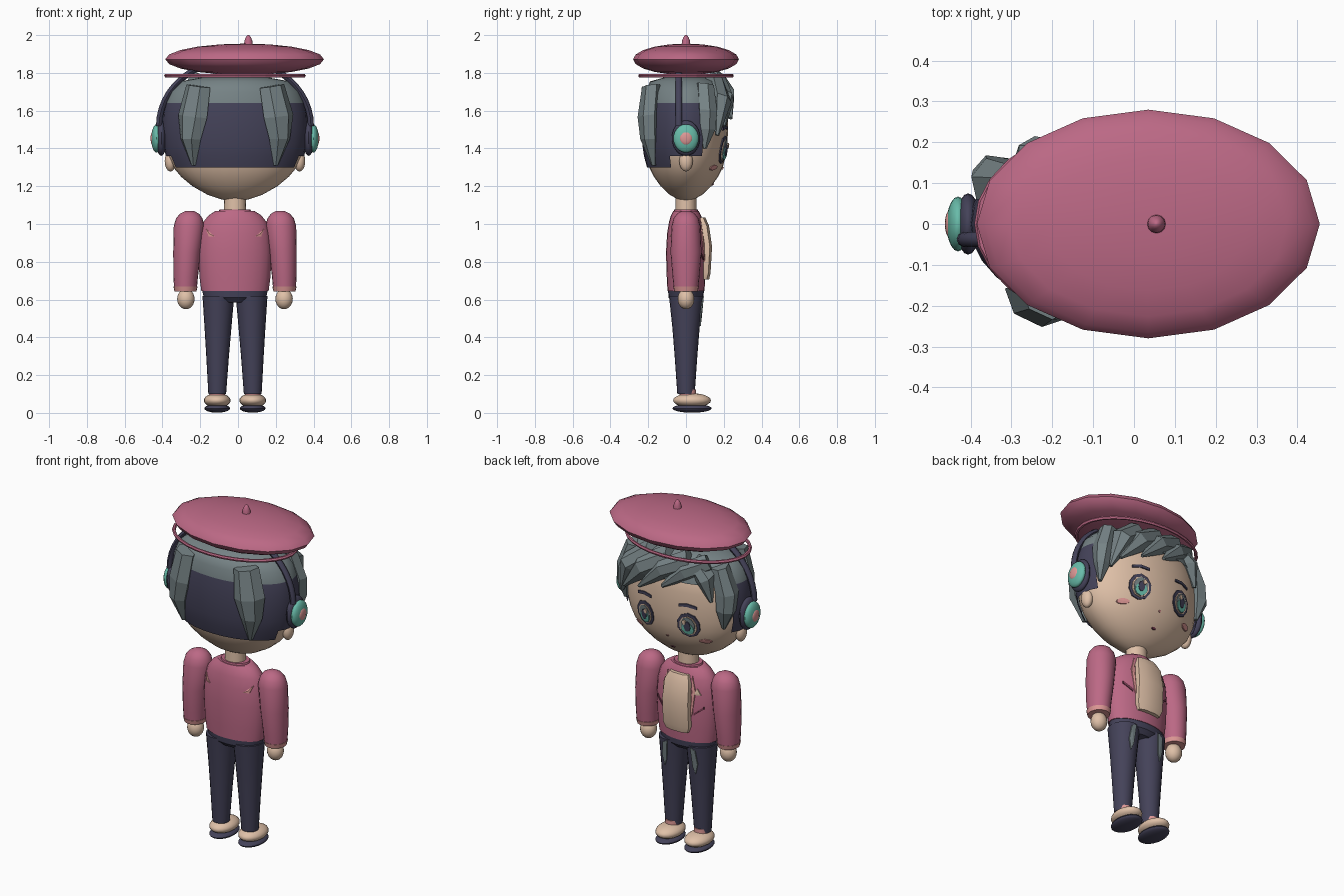
import bpy, bmesh, math
from mathutils import Vector

if "Cube" in bpy.data.objects:
    bpy.data.objects.remove(bpy.data.objects["Cube"])

X = -0.016  # body centre line


def material(name, rgb):
    m = bpy.data.materials.new(name)
    m.use_nodes = True
    m.diffuse_color = (*rgb, 1)
    b = next(n for n in m.node_tree.nodes if n.type == 'BSDF_PRINCIPLED')
    b.inputs["Base Color"].default_value = (*rgb, 1)
    b.inputs["Roughness"].default_value = 0.7
    return m


PINK = material("rose_pink", (0.50, 0.14, 0.235))
NAVY = material("dark_navy", (0.058, 0.055, 0.10))
GREY = material("slate_grey", (0.18, 0.225, 0.235))
SKIN = material("skin", (0.74, 0.53, 0.39))
TEAL = material("teal", (0.14, 0.50, 0.40))
PALE = material("pale_pink", (0.72, 0.31, 0.30))
WINE = material("dark_wine", (0.18, 0.045, 0.08))


def finish(name, bm, mats, angle=35):
    bmesh.ops.recalc_face_normals(bm, faces=bm.faces)
    me = bpy.data.meshes.new(name)
    bm.to_mesh(me)
    bm.free()
    ob = bpy.data.objects.new(name, me)
    bpy.context.collection.objects.link(ob)
    for m in mats if isinstance(mats, list) else [mats]:
        me.materials.append(m)
    if angle:
        bpy.ops.object.select_all(action='DESELECT')
        ob.select_set(True)
        bpy.context.view_layer.objects.active = ob
        bpy.ops.object.shade_smooth_by_angle(angle=math.radians(angle))
    return ob


def skin_rings(bm, rings):
    loops = [[bm.verts.new(p) for p in r] for r in rings]
    n = len(loops[0])
    for a, b in zip(loops, loops[1:]):
        for i in range(n):
            bm.faces.new((a[i], a[(i + 1) % n], b[(i + 1) % n], b[i]))
    bm.faces.new(loops[0])
    bm.faces.new(loops[-1])


def loft(name, rows, mats, n=24, angle=35):
    """Stack of level ellipses: z, centre x, centre y, radius x, radius y."""
    bm = bmesh.new()
    turn = [2 * math.pi * i / n for i in range(n)]
    skin_rings(bm, [[(cx + rx * math.cos(t), cy + ry * math.sin(t), z) for t in turn]
                    for z, cx, cy, rx, ry in rows])
    return finish(name, bm, mats, angle)


def ball(name, c, r, mat, u=20, v=12):
    bm = bmesh.new()
    bmesh.ops.create_uvsphere(bm, u_segments=u, v_segments=v, radius=1)
    for w in bm.verts:
        w.co = Vector((c[i] + w.co[i] * r[i] for i in range(3)))
    return finish(name, bm, mat, 40)


def lock(name, pts, thick=0.045):
    """Tapered six-sided strand lying on the head: x, y, z, half width."""
    bm = bmesh.new()
    rings = []
    for i, (x, y, z, w) in enumerate(pts):
        a, b = Vector(pts[max(i - 1, 0)][:3]), Vector(pts[min(i + 1, len(pts) - 1)][:3])
        out = Vector((x / 0.14, y / 0.055, 0)).normalized()
        side = (b - a).normalized().cross(out).normalized()
        h = min(thick, w)
        rings.append([Vector((x, y, z)) + side * w * p + out * h * q for p, q in
                      ((1, 0), (0.45, 1), (-0.45, 1), (-1, 0), (-0.45, -1), (0.45, -1))])
    skin_rings(bm, rings)
    return finish(name, bm, GREY, 0)


def surface(rows, x, z, sign):
    """y on the front (1) or back (-1) of a loft."""
    rows = sorted(rows)
    for a, b in zip(rows, rows[1:]):
        if a[0] <= z <= b[0]:
            t = (z - a[0]) / (b[0] - a[0])
            _, cx, cy, rx, ry = [p + (q - p) * t for p, q in zip(a, b)]
            return cy + sign * ry * math.sqrt(max(0.02, 1 - ((x - cx) / rx) ** 2))
    return 0


def decal(name, outline, mat, rows, off=0.006, sign=1):
    """Thin plate wrapped on a loft."""
    bm = bmesh.new()
    mid = [sum(p[i] for p in outline) / len(outline) for i in (0, 1)]
    vs = [bm.verts.new((x, surface(rows, x, z, sign) + sign * off, z)) for x, z in outline + [mid]]
    for i in range(len(outline)):
        bm.faces.new((vs[i], vs[(i + 1) % len(outline)], vs[-1]))
    r = bmesh.ops.extrude_face_region(bm, geom=bm.faces[:])
    for v in r["geom"]:
        if isinstance(v, bmesh.types.BMVert):
            v.co.y -= sign * 0.008
    return finish(name, bm, mat, 0)


def oval(x, z, rx, rz, n=10):
    return [(x + rx * math.cos(2 * math.pi * (i + .5) / n), z + rz * math.sin(2 * math.pi * (i + .5) / n))
            for i in range(n)]


# Head
head = [(z, X, 0, r, 0.595 * r) for z, r in (
    (1.122, 0.02), (1.13, 0.07), (1.155, 0.145), (1.2, 0.225), (1.25, 0.285), (1.3, 0.327), (1.36, 0.354),
    (1.42, 0.368), (1.5, 0.374), (1.58, 0.37), (1.64, 0.357), (1.7, 0.32), (1.75, 0.25), (1.765, 0.1))]
loft("head", head, SKIN, 32, 60)

# Hair shell: grey crown all round, dark back and sides
hair = loft("hair_cap", [(z, X, 0, r + 0.012, 0.595 * r + 0.012) for z, _, _, r, _ in head[5:11]]
            + [(1.70, X, 0, 0.345, 0.215), (1.755, X, 0, 0.29, 0.19), (1.78, X, 0, 0.15, 0.1)],
            [NAVY, GREY], 32, 50)
bm = bmesh.new()
bm.from_mesh(hair.data)
drop = []
for f in bm.faces:
    c = f.calc_center_median()
    s = math.sin(math.atan2(c.y / 0.6, c.x - X))
    f.material_index = int(c.z > 1.64)
    if c.z < 1.301 or (c.z < 1.64 and (s > 0.3 or (s > -0.35 and c.z < 1.36))):
        drop.append(f)
bmesh.ops.delete(bm, geom=drop, context='FACES')
bm.to_mesh(hair.data)
bm.free()

# Hair strands, back then sides then fringe
for i, pts in enumerate((
        [(-.21, -.18, 1.73, .07), (-.24, -.195, 1.57, .085), (-.25, -.19, 1.45, .06), (-.235, -.165, 1.31, .012)],
        [(.18, -.18, 1.73, .07), (.215, -.2, 1.57, .085), (.22, -.19, 1.45, .06), (.2, -.17, 1.31, .012)],
        [(-.29, .1, 1.74, .05), (-.345, .11, 1.6, .065), (-.345, .12, 1.5, .055), (-.33, .12, 1.39, .01)],
        [(.26, .1, 1.74, .05), (.31, .115, 1.6, .06), (.315, .11, 1.5, .045), (.32, .1, 1.40, .01)],
        [(-.02, .16, 1.76, .06), (.13, .205, 1.67, .065), (.26, .2, 1.52, .01)],
        [(.1, .15, 1.76, .06), (.23, .19, 1.66, .065), (.3, .165, 1.47, .01)],
        [(-.14, .16, 1.76, .06), (0, .21, 1.69, .055), (.14, .235, 1.56, .01)],
        [(-.24, .13, 1.76, .05), (-.13, .19, 1.70, .055), (-.01, .235, 1.6, .01)],
        [(-.16, .15, 1.76, .05), (-.24, .165, 1.68, .055), (-.28, .165, 1.55, .01)])):
    lock("hair_strand_%d" % (i + 1), pts)

# Face
decal("nose", oval(X, 1.295, .007, .006, 6), PALE, head)
decal("mouth", oval(X, 1.21, .014, .005, 6), WINE, head)

# Torso
torso = [(z, X, 0, rx, ry) for z, rx, ry in (
    (.645, .178, .098), (.72, .188, .102), (.85, .194, .106), (.95, .186, .1),
    (1.01, .168, .09), (1.045, .14, .08), (1.068, .105, .068))]
loft("jacket", torso, PINK)
loft("collar", [(1.05, X, 0, .09, .066), (1.078, X, 0, .082, .062)], PINK)
loft("neck", [(1.04, X, 0, .06, .056), (1.16, X, 0, .058, .054)], SKIN, 16)

# Shirt front: bulging panel with a waist
bm = bmesh.new()
skin_rings(bm, [[(X - w, .07, z), (X + w, .07, z), (X + w, y - .012, z), (X + .5 * w, y, z),
                 (X - .5 * w, y, z), (X - w, y - .012, z)] for z, w, y in (
    (.705, .07, .122), (.74, .083, .13), (.88, .083, .138), (.99, .078, .122), (1.035, .06, .102))])
finish("shirt_front", bm, SKIN)

# Trousers top
loft("trouser_waist", [(.585, X, 0, .09, .07), (.61, X, 0, .165, .092), (.66, X, 0, .176, .096)], NAVY)

for s, side in ((-1, "right"), (1, "left")):
    def sx(d):
        return X + s * d

    # Eye layers, brow and cheek
    for part, dx, z, rx, rz, mat, off in (
            ("outline", .14, 1.393, .064, .074, NAVY, .006), ("white", .14, 1.39, .049, .058, SKIN, .009),
            ("iris", .14, 1.39, .041, .054, GREY, .012), ("iris_glow", .14, 1.373, .034, .034, TEAL, .015),
            ("pupil", .14, 1.39, .018, .03, NAVY, .018), ("glint", .125, 1.415, .011, .014, SKIN, .021),
            ("cheek", .215, 1.298, .031, .014, PALE, .006)):
        decal(f"{side}_{part}", oval(sx(dx), z, rx, rz), mat, head, off)
    decal(f"{side}_brow", [(sx(.09), 1.5), (sx(.14), 1.505), (sx(.19), 1.495), (sx(.19), 1.51),
                           (sx(.14), 1.522), (sx(.09), 1.515)], NAVY, head)
    ball(f"{side}_ear", (sx(.342), 0, 1.333), (.03, .036, .055), SKIN)

    # Headphone cup
    ball(f"{side}_cup", (sx(.39), 0, 1.455), (.03, .075, .094), NAVY)
    ball(f"{side}_cup_ring", (sx(.415), 0, 1.453), (.028, .067, .075), TEAL)
    ball(f"{side}_cup_centre", (sx(.435), 0, 1.453), (.012, .034, .036), PALE)

    # Arm
    loft(f"{side}_sleeve", [(z, sx(d), 0, rx, ry) for z, d, rx, ry in (
        (.655, .262, .06, .064), (.72, .261, .065, .071), (.85, .254, .073, .082), (.99, .243, .081, .076),
        (1.03, .242, .07, .066), (1.055, .241, .05, .047), (1.07, .24, .02, .02))], PINK, 20, 50)
    loft(f"{side}_cuff", [(.643, sx(.262), 0, .058, .062), (.668, sx(.262), 0, .064, .068)], PALE, 20)
    ball(f"{side}_hand", (sx(.26), 0, .603), (.046, .044, .054), SKIN)

    # Jacket details: pocket slash, chest triangle, lapel, back patch
    decal(f"{side}_pocket", [(sx(.1), .81), (sx(.15), .85), (sx(.15), .865), (sx(.1), .825)], WINE, torso)
    decal(f"{side}_lapel", [(sx(.08), 1.03), (sx(.105), .95), (sx(.092), .82), (sx(.075), .78)], PALE, torso)
    decal(f"{side}_back_patch", [(sx(.155), .975), (sx(.108), .935), (sx(.14), .935)], PALE, torso, .006, -1)

    # Leg
    leg = [(z, sx(d), 0, rx, ry) for z, d, rx, ry in (
        (.1, .094, .047, .046), (.3, .092, .06, .06), (.45, .09, .071, .072), (.62, .088, .084, .09))]
    loft(f"{side}_trouser_leg", leg, NAVY, 20)
    decal(f"{side}_thigh_patch", [(sx(.075), .615), (sx(.105), .6), (sx(.115), .52), (sx(.1), .46),
                                  (sx(.085), .5)], GREY, leg)

    # Foot
    loft(f"{side}_sock", [(.07, sx(.094), .01, .042, .045), (.125, sx(.094), .01, .04, .043)], PALE, 16)
    ball(f"{side}_shoe", (sx(.094), .032, .066), (.071, .1, .038), SKIN)
    ball(f"{side}_sole", (sx(.094), .032, .024), (.068, .104, .023), NAVY)

decal("chest_badge", [(-.15, .93), (-.11, .93), (-.13, .965)], SKIN, torso)

# Headphone band: half ellipse tube
bm = bmesh.new()
rings = []
for i in range(25):
    t = math.pi * i / 24
    c, n = math.cos(t), math.sin(t)
    rings.append([(X + c * (.402 + .016 * math.cos(a)), -.038 + .018 * math.sin(a),
                   1.52 + n * (.35 + .016 * math.cos(a))) for a in (math.pi * k / 4 for k in range(8))])
skin_rings(bm, rings)
finish("headphone_band", bm, NAVY, 50)

# Beret with loose hoop and stalk
ball("beret", (.035, 0, 1.872), (.42, .28, .083), PINK, 16, 10)
bpy.ops.mesh.primitive_torus_add(major_radius=1, minor_radius=.03, major_segments=28, minor_segments=6,
                                 location=(X, 0, 1.785))
hoop = bpy.context.object
hoop.name = "beret_hoop"
hoop.scale = (.364, .245, .36)
hoop.data.materials.append(PINK)
loft("beret_stalk", [(1.94, .055, 0, .024, .024), (1.97, .055, 0, .021, .021), (1.99, .055, 0, .013, .013),
                     (2.0, .055, 0, .004, .004)], PINK, 12, 50)
